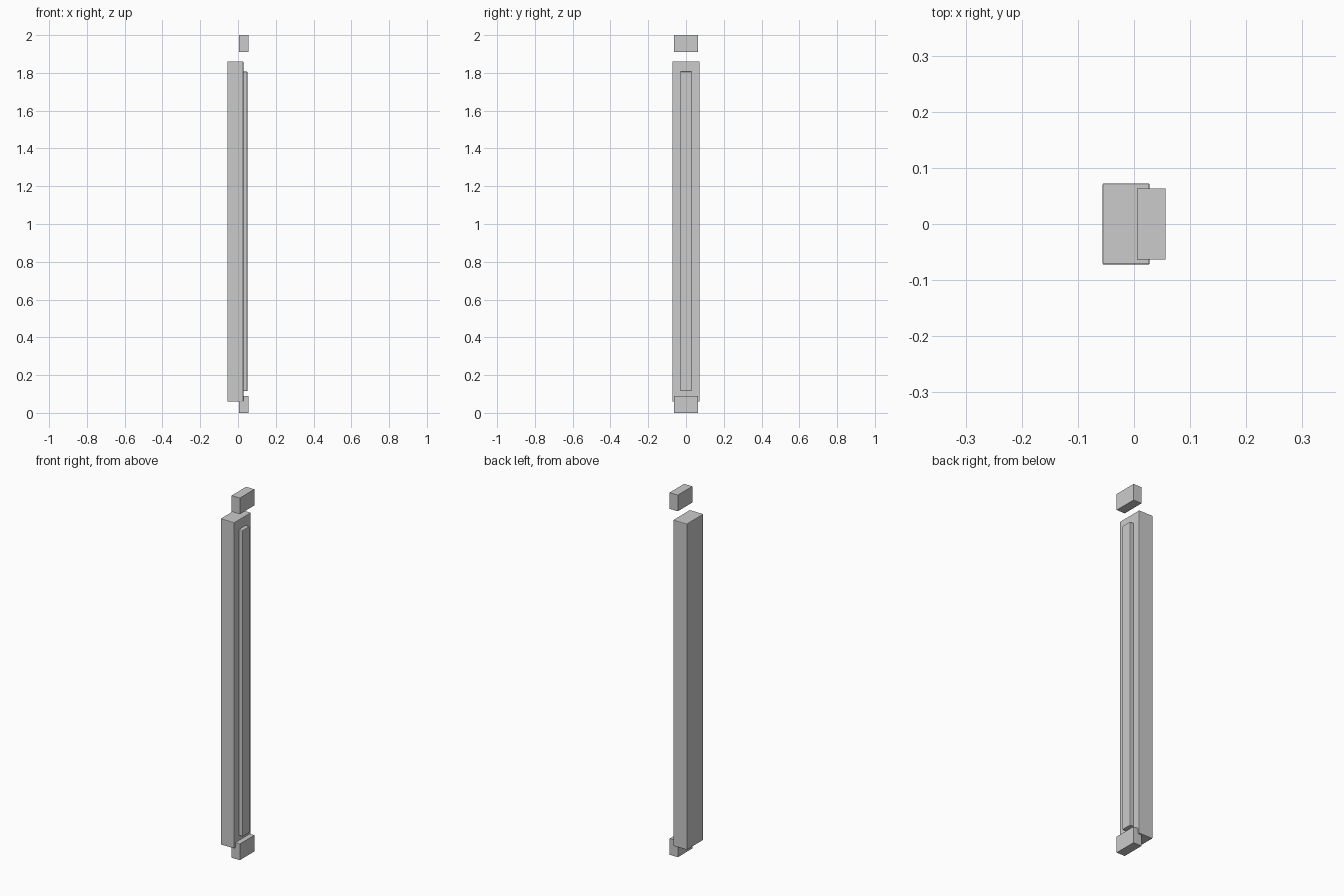
import bpy

if "Cube" in bpy.data.objects:
    bpy.data.objects.remove(bpy.data.objects["Cube"])

# One plain grey for every part
grey = bpy.data.materials.new("plain grey")
grey.diffuse_color = (0.6, 0.6, 0.6, 1)
grey.use_nodes = True
grey.node_tree.nodes["Principled BSDF"].inputs["Base Color"].default_value = grey.diffuse_color


def box(name, x, y, z, bevel=0.0):
    """Box spanning the given (low, high) ranges, with optional softened edges."""
    ranges = (x, y, z)
    bpy.ops.mesh.primitive_cube_add(size=1, location=[(a + b) / 2 for a, b in ranges])
    ob = bpy.context.object
    ob.name = name
    ob.scale = [b - a for a, b in ranges]
    bpy.ops.object.transform_apply(location=False, rotation=False, scale=True)
    ob.data.materials.append(grey)
    if bevel:
        mod = ob.modifiers.new("soft edges", 'BEVEL')
        mod.width = bevel
        mod.segments = 2
    return ob


# Long upright bar
box("main_bar", (-0.056, 0.028), (-0.0725, 0.0725), (0.06, 1.86), 0.003)

# Narrow grip strip along the right face
box("grip_strip", (0.02, 0.05), (-0.03, 0.03), (0.115, 1.807), 0.004)

# Mounting blocks below and above
for name, low in (("lower_mount", 0.0), ("upper_mount", 1.91)):
    box(name, (0.005, 0.056), (-0.0635, 0.0635), (low, low + 0.09), 0.001)
